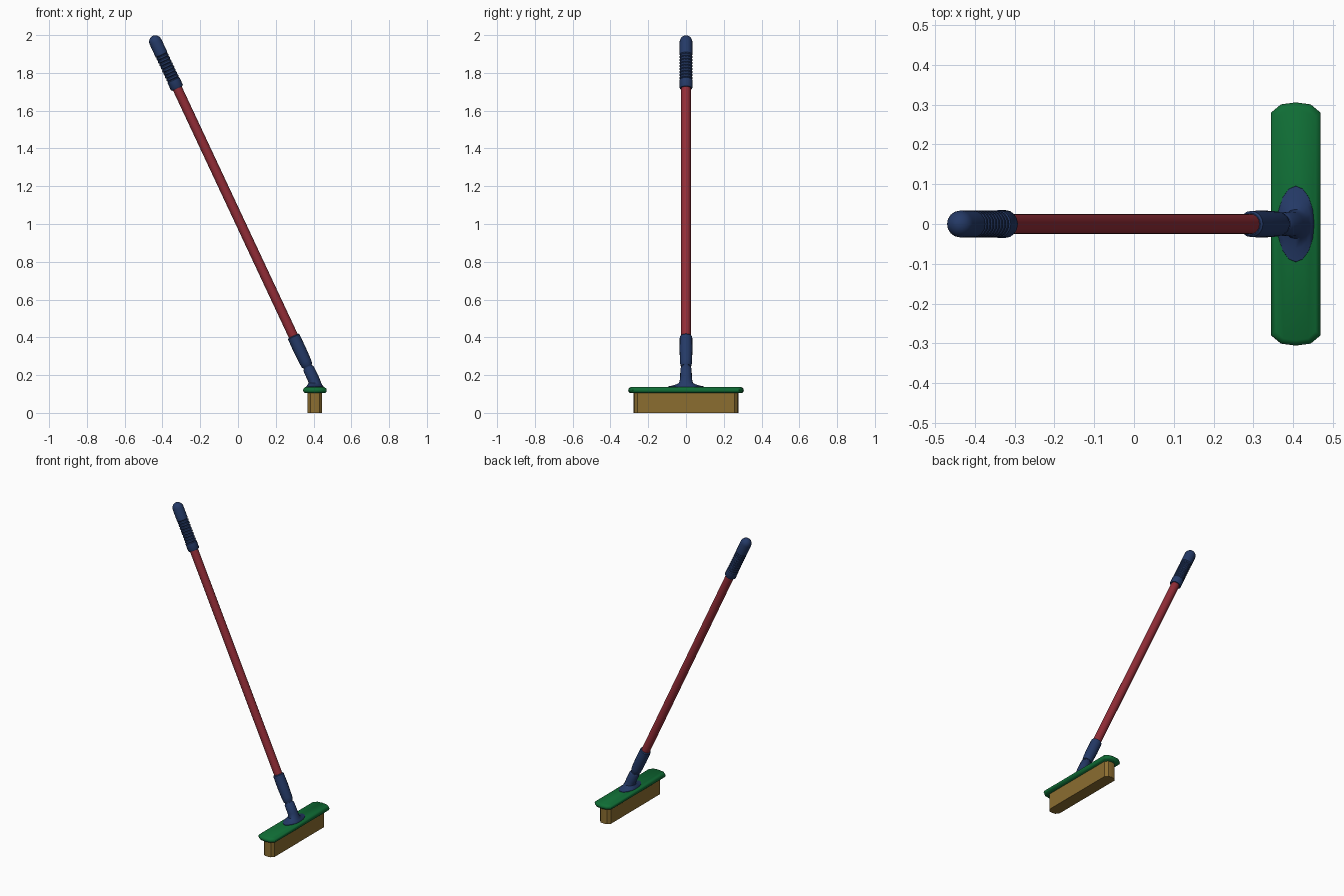
import bpy, bmesh, math
from mathutils import Vector

if "Cube" in bpy.data.objects:
    bpy.data.objects.remove(bpy.data.objects["Cube"])

TILT = math.radians(25.1)
FOOT = Vector((0.4835, 0, 0))                        # where the pole axis meets the floor
AXIS = Vector((-math.sin(TILT), 0, math.cos(TILT)))
SIDE = Vector((math.cos(TILT), 0, math.sin(TILT)))
HEAD_X = 0.407


def material(name, rgb):
    m = bpy.data.materials.new(name)
    m.diffuse_color = (*rgb, 1)
    m.use_nodes = True
    m.node_tree.nodes["Principled BSDF"].inputs["Base Color"].default_value = m.diffuse_color
    return m


RED = material("pole red", (0.29, 0.026, 0.038))
NAVY = material("navy plastic", (0.018, 0.042, 0.135))
GREEN = material("head green", (0.005, 0.155, 0.036))
TAN = material("bristle tan", (0.26, 0.155, 0.03))


def loft(name, rings, mat, angle=35):
    """Skin a list of equal-length rings and cap both ends."""
    bm = bmesh.new()
    vs = [[bm.verts.new(p) for p in r] for r in rings]
    n = len(vs[0])
    for a, b in zip(vs, vs[1:]):
        for i in range(n):
            j = (i + 1) % n
            bm.faces.new((a[i], a[j], b[j], b[i]))
    bm.faces.new(vs[0][::-1])
    bm.faces.new(vs[-1])
    bmesh.ops.recalc_face_normals(bm, faces=bm.faces)
    me = bpy.data.meshes.new(name)
    bm.to_mesh(me)
    bm.free()
    me.materials.append(mat)
    ob = bpy.data.objects.new(name, me)
    bpy.context.collection.objects.link(ob)
    bpy.ops.object.select_all(action='DESELECT')
    ob.select_set(True)
    bpy.context.view_layer.objects.active = ob
    bpy.ops.object.shade_smooth_by_angle(angle=math.radians(angle))
    return ob


def axis_ring(l, r, n=16):
    """Circle around the tilted pole axis at distance l along it."""
    return [FOOT + AXIS * l + SIDE * (r * math.cos(2 * math.pi * i / n))
            + Vector((0, r * math.sin(2 * math.pi * i / n), 0)) for i in range(n)]


def lathe(name, profile, mat):
    return loft(name, [axis_ring(l, r) for l, r in profile], mat)


def flat_ring(z, rx, ry, n=16):
    return [Vector((HEAD_X + rx * math.cos(2 * math.pi * i / n),
                    ry * math.sin(2 * math.pi * i / n), z)) for i in range(n)]


def slab_ring(z, hx, hy, cut):
    """Long outline with blunt rounded ends."""
    half = [(hx, -hy + cut), (hx, hy - cut), (hx * 0.6, hy - cut * 0.2), (0, hy),
            (-hx * 0.6, hy - cut * 0.2), (-hx, hy - cut),
            (-hx, -hy + cut), (-hx * 0.6, -hy + cut * 0.2), (0, -hy), (hx * 0.6, -hy + cut * 0.2)]
    return [Vector((HEAD_X + x, y, z)) for x, y in half]


# Pole
lathe("pole", [(0.42, 0.0255), (1.93, 0.0255)], RED)

# Hand grip: collar, ribs, plain end and domed tip
grip = [(1.897, 0.031), (1.903, 0.035), (1.945, 0.035)]
for k in range(8):
    l = 1.95 + k * 0.0175
    grip += [(l, 0.030), (l + 0.004, 0.034), (l + 0.0125, 0.034), (l + 0.0165, 0.030)]
grip += [(2.094, 0.034), (2.168, 0.034)]
for k in range(1, 6):
    a = k * math.radians(17)
    grip.append((2.168 + 0.036 * math.sin(a), 0.034 * math.cos(a)))
lathe("hand_grip", grip, NAVY)

# Socket that holds the pole, and the thin link below it
lathe("pole_socket", [(0.272, 0.026), (0.280, 0.030), (0.30, 0.032), (0.37, 0.034),
                      (0.445, 0.033), (0.450, 0.028)], NAVY)
lathe("socket_link", [(0.24, 0.023), (0.29, 0.023)], NAVY)

# Neck flaring into an oval foot on the head
loft("neck", [flat_ring(0.130, 0.047, 0.097), flat_ring(0.140, 0.046, 0.095),
              flat_ring(0.147, 0.040, 0.062), flat_ring(0.158, 0.034, 0.037),
              axis_ring(0.20, 0.031), axis_ring(0.258, 0.030), axis_ring(0.266, 0.025)], NAVY, 40)

# Head board with rounded rim
loft("head_board", [slab_ring(0.104, 0.052, 0.295, 0.024), slab_ring(0.111, 0.060, 0.303, 0.025),
                    slab_ring(0.120, 0.0625, 0.306, 0.026), slab_ring(0.129, 0.060, 0.303, 0.025),
                    slab_ring(0.137, 0.050, 0.293, 0.023)], GREEN, 40)

# Bristle block
loft("bristles", [slab_ring(0.0, 0.039, 0.278, 0.022), slab_ring(0.11, 0.039, 0.278, 0.022)], TAN)
